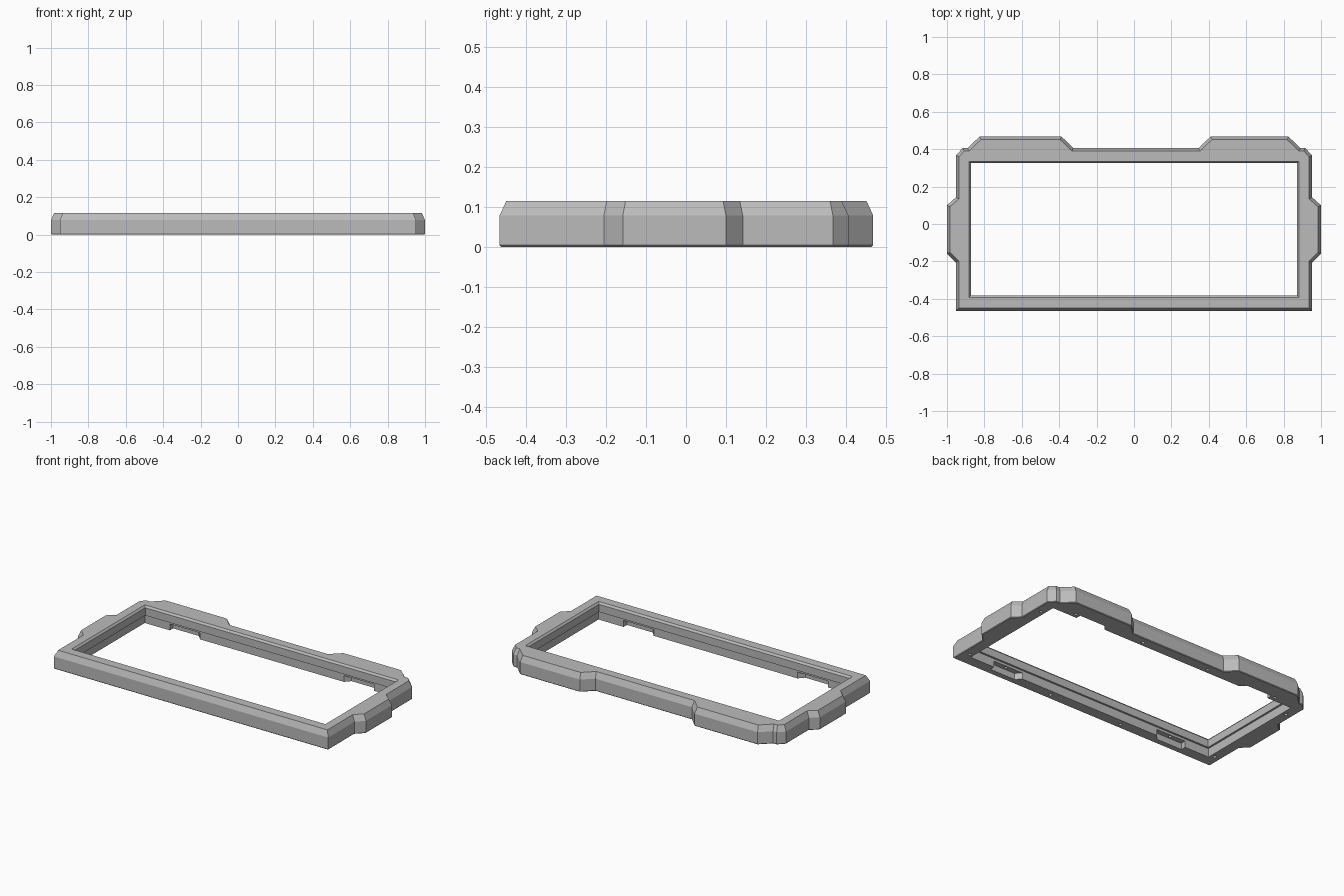
import bpy, bmesh, math
from mathutils import Vector

if "Cube" in bpy.data.objects:
    bpy.data.objects.remove(bpy.data.objects["Cube"])

grey = bpy.data.materials.new("plain_grey")
grey.diffuse_color = (0.5, 0.5, 0.5, 1)
grey.use_nodes = True
grey.node_tree.nodes["Principled BSDF"].inputs["Base Color"].default_value = grey.diffuse_color


def inset(points, d):
    """Move a counter-clockwise outline inward by d with mitred corners."""
    out, n = [], len(points)
    for i in range(n):
        a, b, c = (Vector(points[(i + k) % n]) for k in (-1, 0, 1))
        e1, e2 = (b - a).normalized(), (c - b).normalized()
        n1, n2 = Vector((-e1.y, e1.x)), Vector((-e2.y, e2.x))
        out.append(b + (n1 + n2) * d / (1 + n1.dot(n2)))
    return out


def loft(name, outline, levels):
    """Closed solid from an outline stacked at (height, inset) levels."""
    bm = bmesh.new()
    rings = [[bm.verts.new((p[0], p[1], z)) for p in inset(outline, d)] for z, d in levels]
    n = len(outline)
    for lo, hi in zip(rings, rings[1:]):
        for i in range(n):
            j = (i + 1) % n
            bm.faces.new((lo[i], lo[j], hi[j], hi[i]))
    bm.faces.new(rings[0][::-1])
    bm.faces.new(rings[-1])
    bmesh.ops.recalc_face_normals(bm, faces=bm.faces)
    me = bpy.data.meshes.new(name)
    bm.to_mesh(me)
    bm.free()
    me.materials.append(grey)
    ob = bpy.data.objects.new(name, me)
    bpy.context.collection.objects.link(ob)
    return ob


def cut(target, cutter):
    mod = target.modifiers.new("cut", 'BOOLEAN')
    mod.operation, mod.solver, mod.object = 'DIFFERENCE', 'EXACT', cutter
    bpy.context.view_layer.objects.active = target
    bpy.ops.object.modifier_apply(modifier=mod.name)
    bpy.data.objects.remove(cutter)


# Frame body: stepped outline with chamfered top edge and fine bottom edge
outline = [(-.953, -.466), (.953, -.466), (.953, -.205), (1, -.158), (1, .1), (.953, .142),
           (.953, .367), (.915, .406), (.89, .406), (.825, .468), (.41, .468), (.345, .406),
           (-.325, .406), (-.388, .468), (-.825, .468), (-.89, .406), (-.915, .406),
           (-.953, .367), (-.953, .142), (-1, .1), (-1, -.158), (-.953, -.205)]
frame = loft("bezel_frame", outline, [(0, .004), (.004, 0), (.078, 0), (.115, .017)])

# Opening: bevelled lip at the top, shallow step behind it
opening = [(-.872, -.382), (.872, -.382), (.872, .325), (-.872, .325)]
cut(frame, loft("opening_cutter", opening,
                [(-.05, -.012), (.055, -.012), (.0551, 0), (.103, 0), (.115, -.01), (.15, -.01)]))

# Clearance notches under the front and back bars
for sx in (-1, 1):
    for edge, sy in ((-.382, -1), (.325, 1)):
        pts = [(sx * .50, edge - sy * .03), (sx * .50, edge + sy * .012),
               (sx * .53, edge + sy * .045), (sx * .71, edge + sy * .045),
               (sx * .71, edge - sy * .03)]
        if sx * sy > 0:
            pts.reverse()
        cut(frame, loft("notch_cutter", pts, [(-.05, 0), (.04, 0)]))

# Screw holes in the underside
holes = [(sx * x, y, z) for sx in (-1, 1)
         for x, y, z in ((.91, -.37, .03), (.91, .26, .03), (.61, -.408, .07), (.26, -.43, .03),
                         (.74, .365, .03), (.24, .365, .03))]
for x, y, top in holes:
    circle = [(x + .01 * math.cos(k * math.pi / 6), y + .01 * math.sin(k * math.pi / 6))
              for k in range(12)]
    cut(frame, loft("hole_cutter", circle, [(-.05, 0), (top, 0)]))

bpy.ops.object.select_all(action='DESELECT')
frame.select_set(True)
bpy.context.view_layer.objects.active = frame
bpy.ops.object.shade_smooth_by_angle(angle=math.radians(20))
